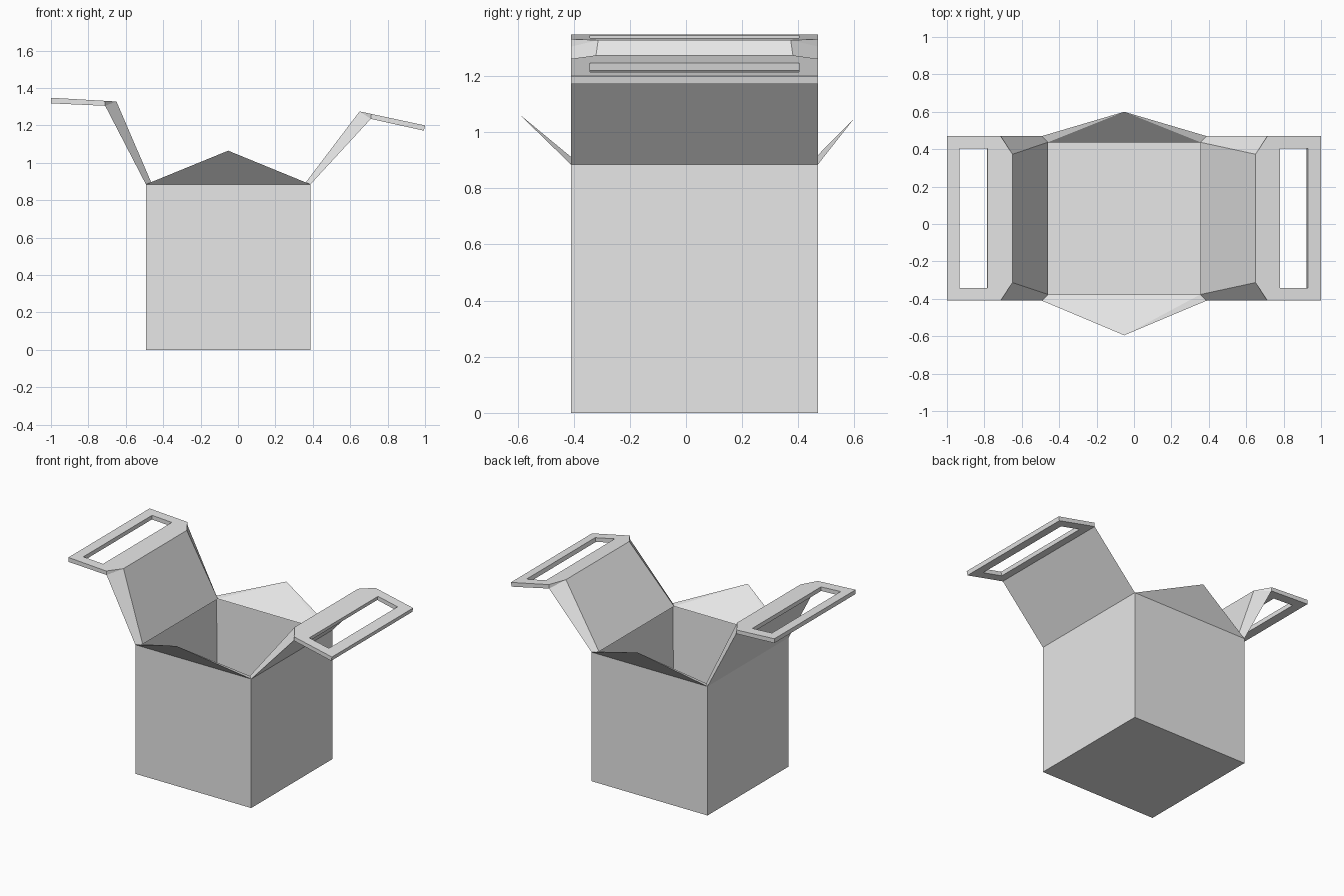
import bpy, bmesh, math
from mathutils import Vector

if "Cube" in bpy.data.objects:
    bpy.data.objects.remove(bpy.data.objects["Cube"], do_unlink=True)

CX, CY = -0.0525, 0.03      # centre of the box
OUT, WALL, RIM = 0.44, 0.033, 0.885
INN = OUT - WALL

grey = bpy.data.materials.new("plain grey")
grey.use_nodes = True
grey.diffuse_color = (0.8, 0.8, 0.8, 1)
grey.node_tree.nodes["Principled BSDF"].inputs["Base Color"].default_value = (0.8, 0.8, 0.8, 1)


def finish(name, bm):
    """Turn a bmesh into a named, flat shaded object."""
    bmesh.ops.recalc_face_normals(bm, faces=bm.faces)
    mesh = bpy.data.meshes.new(name)
    bm.to_mesh(mesh)
    bm.free()
    mesh.materials.append(grey)
    obj = bpy.data.objects.new(name, mesh)
    bpy.context.collection.objects.link(obj)
    return obj


# Open box: a cube with its top inset and pushed down
bm = bmesh.new()
bmesh.ops.create_cube(bm, size=1)
for v in bm.verts:
    v.co = Vector((CX + v.co.x * 2 * OUT, CY + v.co.y * 2 * OUT, (v.co.z + 0.5) * RIM))
top = max(bm.faces, key=lambda f: f.calc_center_median().z)
bmesh.ops.inset_region(bm, faces=[top], thickness=WALL, use_even_offset=True)
bmesh.ops.translate(bm, verts=top.verts, vec=(0, 0, WALL - RIM))
finish("open_box", bm)


# Pointed flaps: mitred strip on the rim rising to one apex
def pointed_flap(name, s, apex_y, apex_z):
    bm = bmesh.new()
    base = [bm.verts.new((CX + dx, CY + s * dy, RIM))
            for dx, dy in ((-OUT, OUT), (OUT, OUT), (INN, INN), (-INN, INN))]
    tip = bm.verts.new((CX, apex_y, apex_z))
    bm.faces.new(base)
    for i in range(4):
        bm.faces.new((base[i], base[(i + 1) % 4], tip))
    finish(name, bm)


pointed_flap("front_flap", -1, -0.595, 1.065)
pointed_flap("back_flap", 1, 0.6, 1.05)


# Handle flaps: tapered riser with a bent, slotted grip plate
def handle_flap(name, s, low, end_low, end_top, bend, slot_x, slot_len):
    slope = (end_top[1] - bend[1]) / (end_top[0] - bend[0])
    corner = (low[0] + 0.003, bend[1] + slope * (low[0] + 0.003 - bend[0]))
    section = {                       # distance along x, height, half width
        "A": (s * CX + INN, RIM, INN),
        "B": (s * CX + OUT, RIM, OUT),
        "C": (*low, OUT),
        "D": (*end_low, OUT),
        "E": (*end_top, OUT),
        "F": (*corner, OUT),
        "G": (*bend, 0.343),
    }
    bm = bmesh.new()
    p, q = ({k: bm.verts.new((s * x, CY + side * w, z)) for k, (x, z, w) in section.items()}
            for side in (-1, 1))
    for ring in (p, q):
        for face in ("ABCG", "CFG", "CDEF"):
            bm.faces.new([ring[k] for k in face])
    for a, b in ("AB", "BC", "CD", "DE", "GA"):
        bm.faces.new((p[a], p[b], q[b], q[a]))
    bm.faces.new([p[k] for k in "EFG"] + [q[k] for k in "GFE"])
    flap = finish(name, bm)

    # Slot cutter, square to the grip plate
    bpy.ops.mesh.primitive_cube_add(size=1)
    cutter = bpy.context.object
    cutter.scale = (slot_len, 0.745, 0.15)
    cutter.rotation_euler.y = -s * math.atan(slope)
    cutter.location = (s * slot_x, CY, bend[1] + slope * (slot_x - bend[0]) - 0.014)
    cutter.hide_render = True
    mod = flap.modifiers.new("slot", "BOOLEAN")
    mod.operation = "DIFFERENCE"
    mod.solver = "EXACT"
    mod.object = cutter
    bpy.context.view_layer.update()
    cut = flap.evaluated_get(bpy.context.evaluated_depsgraph_get())
    mesh = bpy.data.meshes.new_from_object(cut)
    flap.modifiers.clear()
    flap.data = mesh
    mesh.materials.clear()
    mesh.materials.append(grey)
    for face in mesh.polygons:
        face.material_index = 0
    bpy.data.objects.remove(cutter, do_unlink=True)


handle_flap("right_handle_flap", -1, (0.71, 1.305), (0.999, 1.318), (1.0, 1.348),
            (0.65, 1.328), 0.86, 0.15)
handle_flap("left_handle_flap", 1, (0.71, 1.235), (0.994, 1.172), (1.0, 1.2),
            (0.65, 1.275), 0.852, 0.152)
